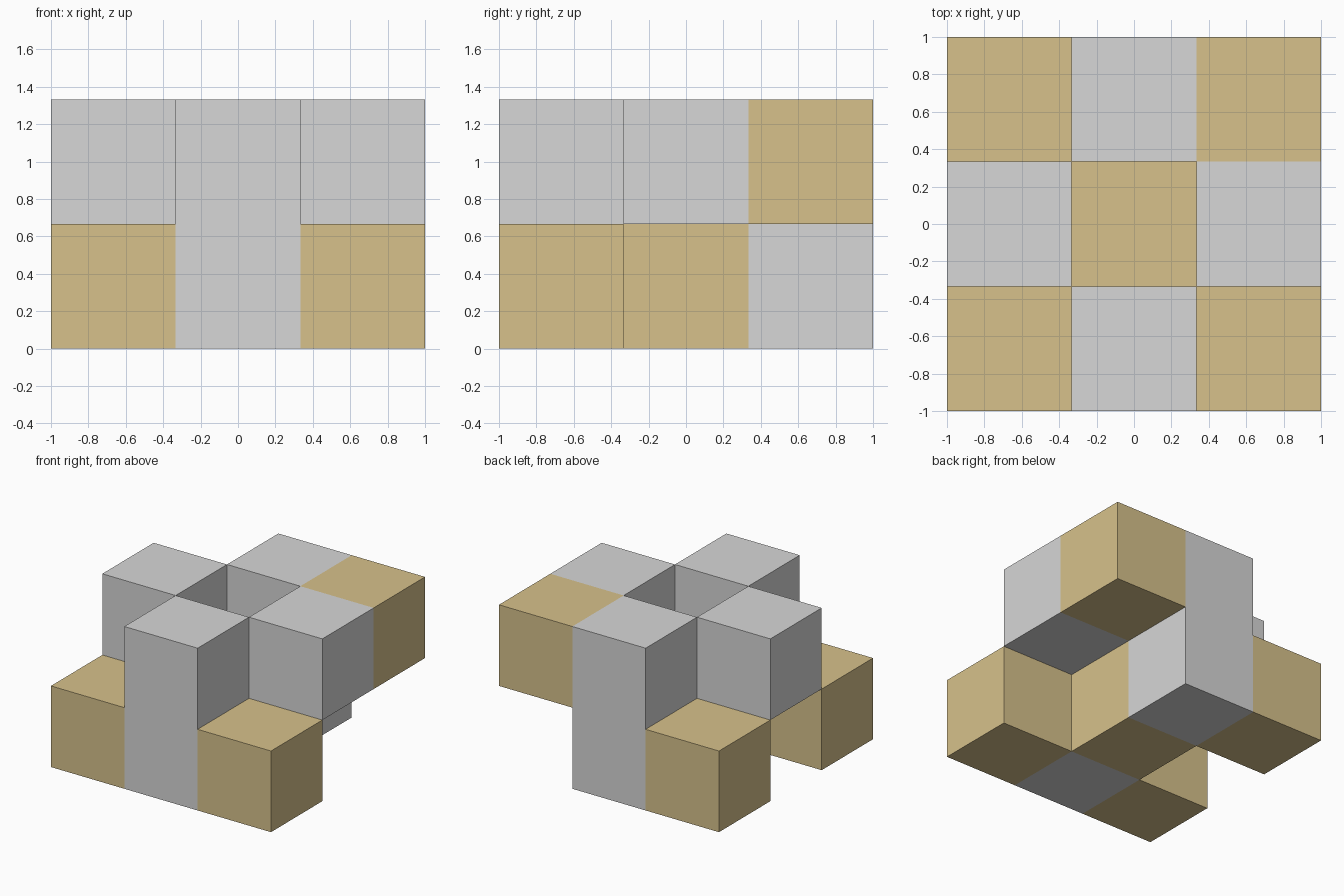
import bpy, bmesh
from mathutils import Vector

if "Cube" in bpy.data.objects:
    bpy.data.objects.remove(bpy.data.objects["Cube"])

CELL = 2 / 3

# Occupied cells (column, row from front) on each level
LEVELS = [
    {(0, 0), (1, 0), (2, 0), (1, 1), (0, 2), (1, 2)},
    {(1, 0), (0, 1), (2, 1), (1, 2), (2, 2)},
]
cells = {(x, y, z) for z, level in enumerate(LEVELS) for x, y in level}


def material(name, color):
    mat = bpy.data.materials.new(name)
    mat.diffuse_color = (*color, 1)
    mat.use_nodes = True
    mat.node_tree.nodes["Principled BSDF"].inputs["Base Color"].default_value = mat.diffuse_color
    return mat


tan = material("tan", (0.68, 0.537, 0.26))
grey = material("light_grey", (0.68, 0.68, 0.68))


def add_outer_faces(bm, cell):
    """Add the sides of one block that do not touch another block."""
    centre = Vector((cell[0] - 1, cell[1] - 1, cell[2] + 0.5)) * CELL
    for axis in range(3):
        for sign in (-1, 1):
            step = [0, 0, 0]
            step[axis] = sign
            if tuple(c + s for c, s in zip(cell, step)) in cells:
                continue
            n = Vector(step)
            u = Vector([1 if i == (axis + 1) % 3 else 0 for i in range(3)])
            v = n.cross(u)
            corners = [n + a * u + b * v for a, b in ((-1, -1), (1, -1), (1, 1), (-1, 1))]
            bm.faces.new([bm.verts.new(centre + c * CELL / 2) for c in corners])


# Checkerboard colouring by column: one object per colour
for name, parity, mat in (("tan_blocks", 0, tan), ("grey_blocks", 1, grey)):
    bm = bmesh.new()
    for cell in sorted(cells):
        if (cell[0] + cell[1]) % 2 == parity:
            add_outer_faces(bm, cell)
    bmesh.ops.remove_doubles(bm, verts=bm.verts, dist=1e-4)
    mesh = bpy.data.meshes.new(name)
    bm.to_mesh(mesh)
    bm.free()
    mesh.materials.append(mat)
    bpy.context.collection.objects.link(bpy.data.objects.new(name, mesh))
